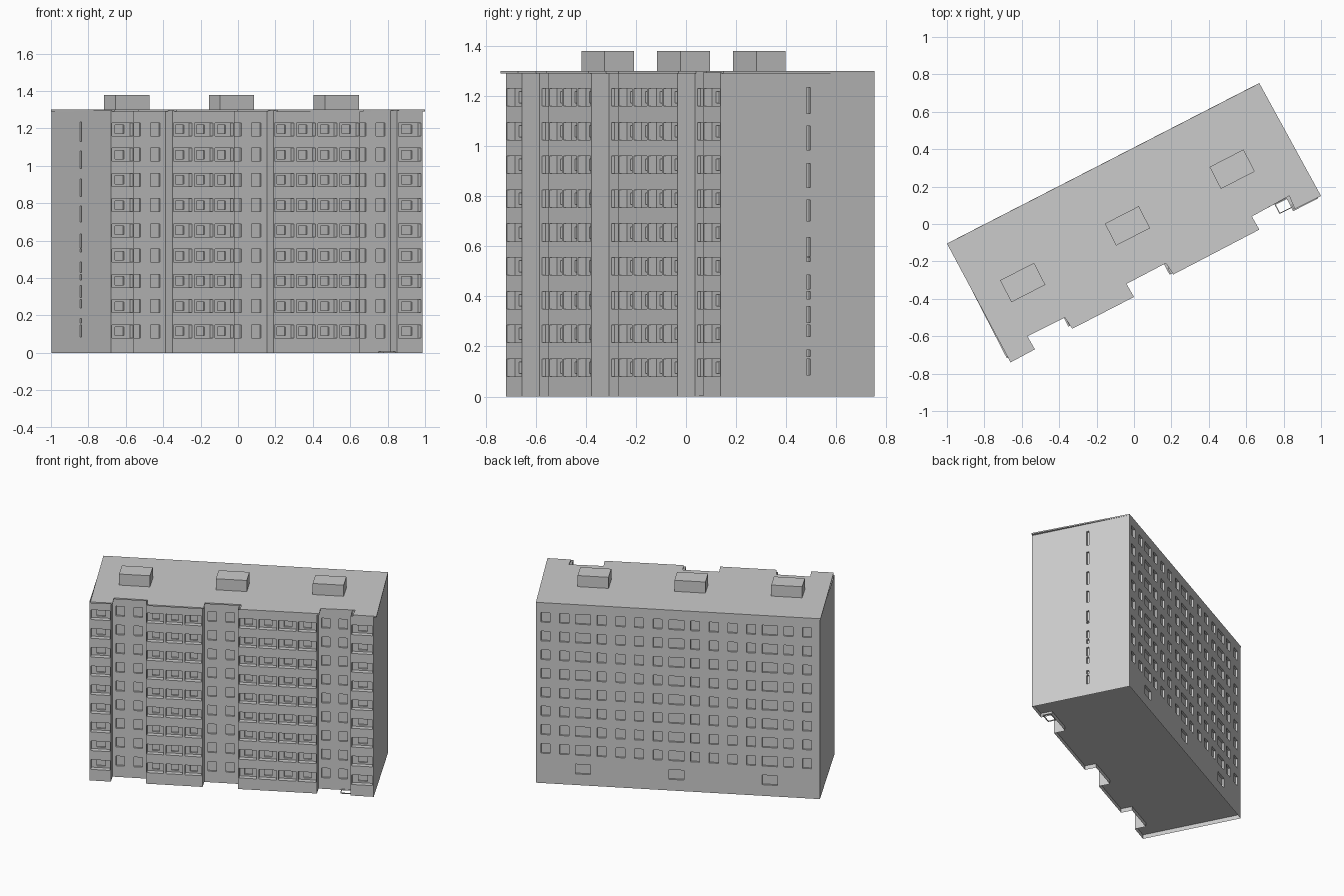
import bpy, bmesh, math
from mathutils import Vector

cube = bpy.data.objects.get("Cube")
if cube:
    bpy.data.objects.remove(cube)

GREY = (0.6, 0.6, 0.6, 1)
concrete = bpy.data.materials.new("concrete_grey")
concrete.use_nodes = True
concrete.diffuse_color = GREY
concrete.node_tree.nodes["Principled BSDF"].inputs["Base Color"].default_value = GREY

# Building axes: U runs along the front, V runs from front to back
ANGLE = math.radians(27.2)
U = Vector((math.cos(ANGLE), math.sin(ANGLE), 0))
V = Vector((-U.y, U.x, 0))
ORIGIN = Vector((-0.68, -0.718, 0))
LENGTH, DEPTH, STEP, TOP = 1.873, 0.692, 0.078, 1.295
FLOORS = [0.08 + 0.135 * i for i in range(9)]
WIN_H = 0.07


def finish(bm, name):
    mesh = bpy.data.meshes.new(name)
    bmesh.ops.remove_doubles(bm, verts=bm.verts, dist=1e-5)
    bm.to_mesh(mesh)
    bm.free()
    mesh.materials.append(concrete)
    obj = bpy.data.objects.new(name, mesh)
    bpy.context.collection.objects.link(obj)
    return obj


def plan(s, d):
    return ORIGIN + U * s + V * d


def panel(bm, at, box, depth, openings):
    """Flat panel with recessed openings, each (box, recess, inner openings)."""
    def quad(*pts):
        bm.faces.new([bm.verts.new(at(*p)) for p in pts])

    s0, s1, z0, z1 = box
    ss = sorted({s0, s1, *(v for o in openings for v in o[0][:2])})
    zs = sorted({z0, z1, *(v for o in openings for v in o[0][2:])})
    for a, b in zip(ss, ss[1:]):
        for c, e in zip(zs, zs[1:]):
            ms, mz = (a + b) / 2, (c + e) / 2
            if not any(o[0] < ms < o[1] and o[2] < mz < o[3] for o, _, _ in openings):
                quad((a, c, depth), (b, c, depth), (b, e, depth), (a, e, depth))
    for o, recess, inner in openings:
        a, b, c, e = o
        ring = [(a, c), (b, c), (b, e), (a, e)]
        for i, p in enumerate(ring):
            q = ring[(i + 1) % 4]
            quad((*p, depth), (*q, depth), (*q, depth + recess), (*p, depth + recess))
        panel(bm, at, o, depth + recess, inner)


def wall(bm, p, q, openings):
    along = (q - p).normalized()
    inward = Vector((-along.y, along.x, 0))
    panel(bm, lambda s, z, d: p + along * s + inward * d + Vector((0, 0, z)),
          (0, (q - p).length, 0, TOP), 0, openings)


def windows(centres, width, floors):
    return [((c - width / 2, c + width / 2, z, z + WIN_H), 0.014, [])
            for c in centres for z in floors]


def loggias(length, count):
    pitch, result = length / count, []
    for i in range(count):
        a, b = i * pitch + 0.007, (i + 1) * pitch - 0.007
        w = b - a
        for z in FLOORS:
            inner = [((a + w * 0.28, b - w * 0.28, z + 0.012, z + 0.058), 0.012, [])]
            result.append(((a, b, z, z + WIN_H), 0.035, inner))
    return result


def slits(centre):
    spans = [(1.13, 1.235), (0.985, 1.08), (0.835, 0.93), (0.7, 0.785),
             (0.56, 0.635), (0.54, 0.555), (0.43, 0.485), (0.39, 0.42),
             (0.295, 0.36), (0.24, 0.285), (0.16, 0.185), (0.085, 0.15)]
    return [((centre - 0.009, centre + 0.009, a, b), 0.014, []) for a, b in spans]


# Outer walls: balcony bays project, stair sections step back
bm = bmesh.new()
bays = [(0, 0.14, 1), (0.37, 0.745, 3), (0.978, 1.498, 4), (1.721, LENGTH, 1)]
outline = []
for i, (a, b, count) in enumerate(bays):
    wall(bm, plan(a, 0), plan(b, 0), loggias(b - a, count))
    outline += [plan(a, 0), plan(b, 0)]
    if i < 3:
        c = bays[i + 1][0]
        w = c - b
        wall(bm, plan(b, 0), plan(b, STEP), [])
        wall(bm, plan(b, STEP), plan(c, STEP), windows([w * 0.22, w * 0.73], 0.056, FLOORS))
        wall(bm, plan(c, STEP), plan(c, 0), [])
        outline += [plan(b, STEP), plan(c, STEP)]
outline += [plan(LENGTH, DEPTH), plan(0, DEPTH)]

# End walls with stair slits
wall(bm, plan(LENGTH, 0), plan(LENGTH, DEPTH), slits(0.395))
wall(bm, plan(0, DEPTH), plan(0, 0), slits(DEPTH - 0.35))

# Rear wall: five columns per stairwell, the wide one reaching the ground floor
narrow, wide = [], []
for k in range(15):
    (wide if k % 5 == 2 and k < 5 or k in (7, 12) else narrow).append(
        LENGTH * (0.034 + k * 0.0658))
wall(bm, plan(LENGTH, DEPTH), plan(0, DEPTH),
     windows(narrow, 0.06, FLOORS[1:]) + windows(wide, 0.1, FLOORS))

# Underside, recessed behind a rim
base = bm.faces.new([bm.verts.new(p) for p in reversed(outline)])
bm.normal_update()
bmesh.ops.inset_region(bm, faces=[base], thickness=0.012, depth=-0.03, use_even_offset=True)
finish(bm, "walls")


def prism(name, points, z0, z1):
    bm = bmesh.new()
    face = bm.faces.new([bm.verts.new((x, y, z0)) for x, y in points])
    top = bmesh.ops.extrude_face_region(bm, geom=[face])["geom"]
    bmesh.ops.translate(bm, vec=(0, 0, z1 - z0),
                        verts=[v for v in top if isinstance(v, bmesh.types.BMVert)])
    bmesh.ops.recalc_face_normals(bm, faces=bm.faces)
    return finish(bm, name)


# Flat roof slab, overhanging slightly at the front
prism("roof_slab", [(-0.66, -0.74), (-0.53, -0.67), (-0.57, -0.6), (-0.37, -0.5),
                    (-0.33, -0.56), (0, -0.39), (-0.04, -0.32), (0.17, -0.21),
                    (0.21, -0.27), (0.67, -0.03), (0.63, 0.04), (0.83, 0.15),
                    (0.86, 0.08), (1, 0.15), (0.67, 0.753), (-1, -0.105)], 1.291, 1.3)


def oriented(centre, length, width):
    c = Vector((*centre, 0))
    return [(c + U * length * i + V * width * j).xy
            for i, j in ((-0.5, -0.5), (0.5, -0.5), (0.5, 0.5), (-0.5, 0.5))]


# Lift housings on the roof
for i in (-1, 0, 1):
    prism("lift_housing", oriented((-0.035 + 0.56 * i, -0.01 + 0.303 * i), 0.204, 0.132),
          1.298, 1.38)

# Low entrance kerb: two long and two short strips
porch = Vector((0.805, 0.1, 0))
for side in (-1, 1):
    long_mid, short_mid = porch + V * 0.027 * side, porch + U * 0.043 * side
    prism("entrance_kerb", oriented(long_mid.xy, 0.09, 0.005), 0, 0.006)
    prism("entrance_kerb", oriented(short_mid.xy, 0.005, 0.05), 0, 0.006)
